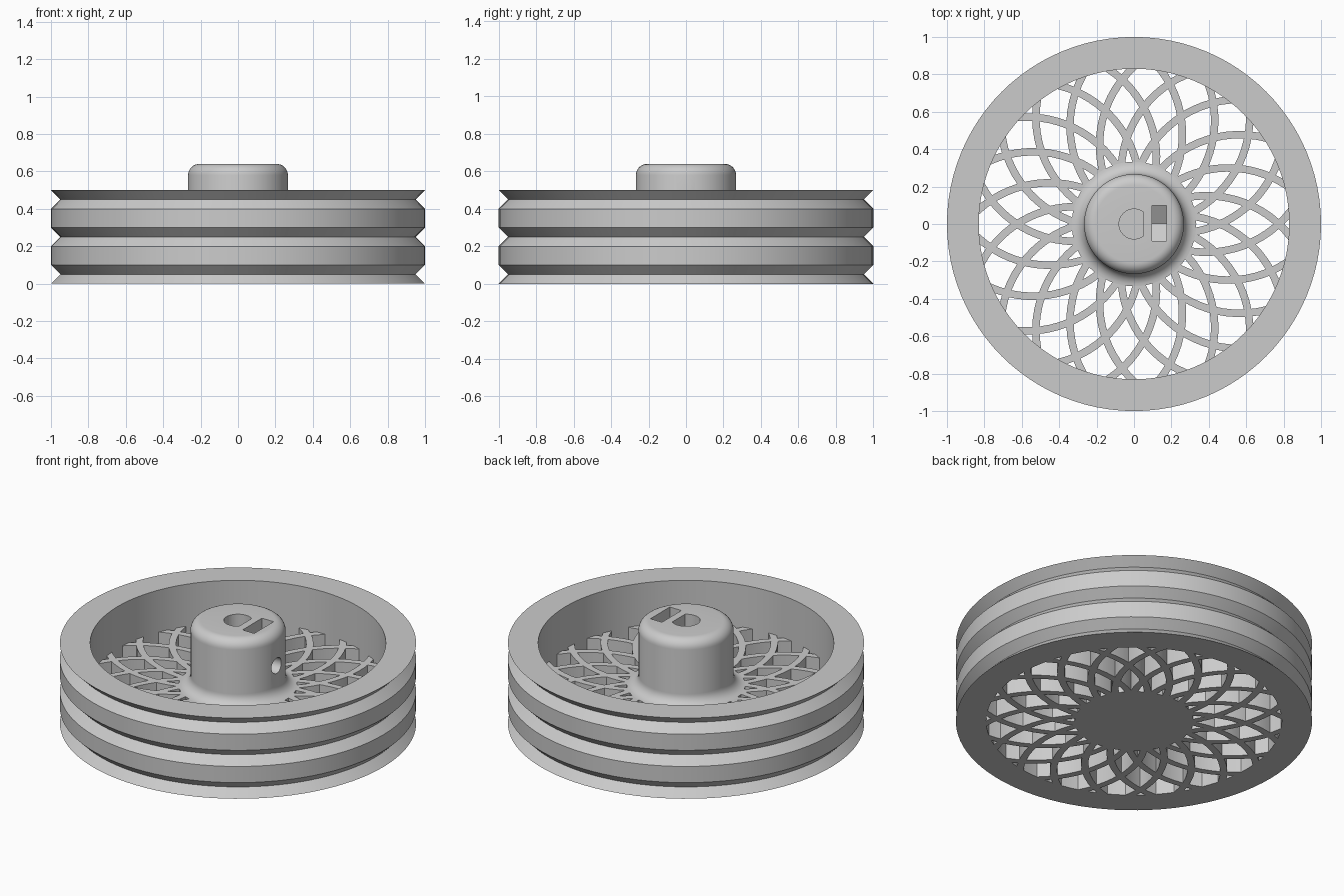
import bpy, bmesh, math
from math import sin, cos, pi, acos

cube = bpy.data.objects.get("Cube")
if cube:
    bpy.data.objects.remove(cube, do_unlink=True)

GREY = (0.6, 0.6, 0.6, 1.0)
grey = bpy.data.materials.new("plain grey")
grey.use_nodes = True
grey.diffuse_color = GREY
grey.node_tree.nodes["Principled BSDF"].inputs["Base Color"].default_value = GREY


def finish(bm, name):
    bmesh.ops.recalc_face_normals(bm, faces=bm.faces[:])
    mesh = bpy.data.meshes.new(name)
    bm.to_mesh(mesh)
    bm.free()
    mesh.materials.append(grey)
    obj = bpy.data.objects.new(name, mesh)
    bpy.context.collection.objects.link(obj)
    return obj


def select(obj):
    bpy.ops.object.select_all(action='DESELECT')
    obj.select_set(True)
    bpy.context.view_layer.objects.active = obj


def smooth(obj, angle=30):
    select(obj)
    bpy.ops.object.shade_smooth_by_angle(angle=math.radians(angle))


def lathe(name, profile, steps, closed):
    """Spin a radius/height profile about z."""
    bm = bmesh.new()
    verts = [bm.verts.new((r, 0, z)) for r, z in profile]
    pairs = list(zip(verts, verts[1:]))
    if closed:
        pairs.append((verts[-1], verts[0]))
    edges = [bm.edges.new(p) for p in pairs]
    bmesh.ops.spin(bm, geom=verts + edges, axis=(0, 0, 1), cent=(0, 0, 0),
                   angle=2 * pi, steps=steps, use_duplicate=False)
    bmesh.ops.remove_doubles(bm, verts=bm.verts[:], dist=0.0005)
    return finish(bm, name)


def prism(bm, base, offset):
    """Extrude a closed outline of 3D points along an offset."""
    face = bm.faces.new([bm.verts.new(p) for p in base])
    out = bmesh.ops.extrude_face_region(bm, geom=[face])
    moved = [v for v in out["geom"] if isinstance(v, bmesh.types.BMVert)]
    bmesh.ops.translate(bm, verts=moved, vec=offset)


def arc(cx, cz, radius, start, end, count=8):
    return [(cx + radius * cos(start + (end - start) * i / count),
             cz + radius * sin(start + (end - start) * i / count))
            for i in range(count + 1)]


# Rim with V grooves around the outside
RIM_IN = 0.83
rim_profile = [(RIM_IN, 0), (1, 0), (0.95, 0.05), (1, 0.1), (1, 0.2), (0.95, 0.25),
               (1, 0.3), (1, 0.4), (0.95, 0.45), (1, 0.5), (RIM_IN, 0.5)]
smooth(lathe("grooved_rim", rim_profile, 96, True))

# Lattice of curved spokes: arcs of circles that pass through the axis
COUNT, RADIUS, WIDTH, HEIGHT = 19, 0.572, 0.04, 0.24
bm = bmesh.new()


def spoke_edge(radius, turn, side):
    """Points on one side of a spoke, ending at the hub and the rim."""
    points = []
    for i in range(13):
        r = 0.3 + (RIM_IN + 0.003 - 0.3) * i / 12
        a = acos((r * r + RADIUS ** 2 - radius ** 2) / (2 * r * RADIUS))
        points.append((r * cos(turn + side * a), r * sin(turn + side * a), 0))
    return points


for k in range(COUNT):
    turn = pi + 2 * pi * k / COUNT
    for side in (-1, 1):
        inner = spoke_edge(RADIUS - WIDTH / 2, turn, side)
        outer = spoke_edge(RADIUS + WIDTH / 2, turn, side)
        prism(bm, inner + outer[::-1], (0, 0, HEIGHT))
smooth(finish(bm, "spoke_lattice"))

# Hub with a flared foot and a rounded top
HUB, TOP, FLARE, ROUND = 0.267, 0.64, 0.066, 0.06
hub_profile = [(0, 0), (HUB + FLARE, 0)]
hub_profile += arc(HUB + FLARE, HEIGHT + FLARE, FLARE, -pi / 2, -pi)
hub_profile += arc(HUB - ROUND, TOP - ROUND, ROUND, 0, pi / 2)
hub_profile += [(0, TOP)]
hub = lathe("hub", hub_profile, 64, False)


def cut(name, base, offset):
    bm = bmesh.new()
    prism(bm, base, offset)
    cutter = finish(bm, name)
    cutter.hide_render = True
    select(hub)
    mod = hub.modifiers.new(name, 'BOOLEAN')
    mod.operation = 'DIFFERENCE'
    mod.solver = 'EXACT'
    mod.object = cutter
    bpy.ops.object.modifier_apply(modifier=mod.name)
    bpy.data.objects.remove(cutter, do_unlink=True)


# D-shaped shaft socket
flat = acos(0.05 / 0.08)
cut("shaft_socket", [(x, y, 0.1) for x, y in arc(0, 0, 0.08, flat, 2 * pi - flat, 32)],
    (0, 0, 0.7))

# Nut slot with a V-shaped floor
NUT_Z, HALF = 0.43, 0.095
cut("nut_slot", [(0.095, y + 0.004, z) for y, z in
                 [(-HALF, 0.7), (-HALF, NUT_Z - 0.055), (0, NUT_Z - 0.11),
                  (HALF, NUT_Z - 0.055), (HALF, 0.7)]], (0.08, 0, 0))

# Set screw hole from the side of the hub into the socket
cut("screw_hole", [(0.03, y, z) for y, z in arc(0, NUT_Z, 0.048, 0, 2 * pi, 24)[:-1]],
    (0.3, 0, 0))
smooth(hub)
